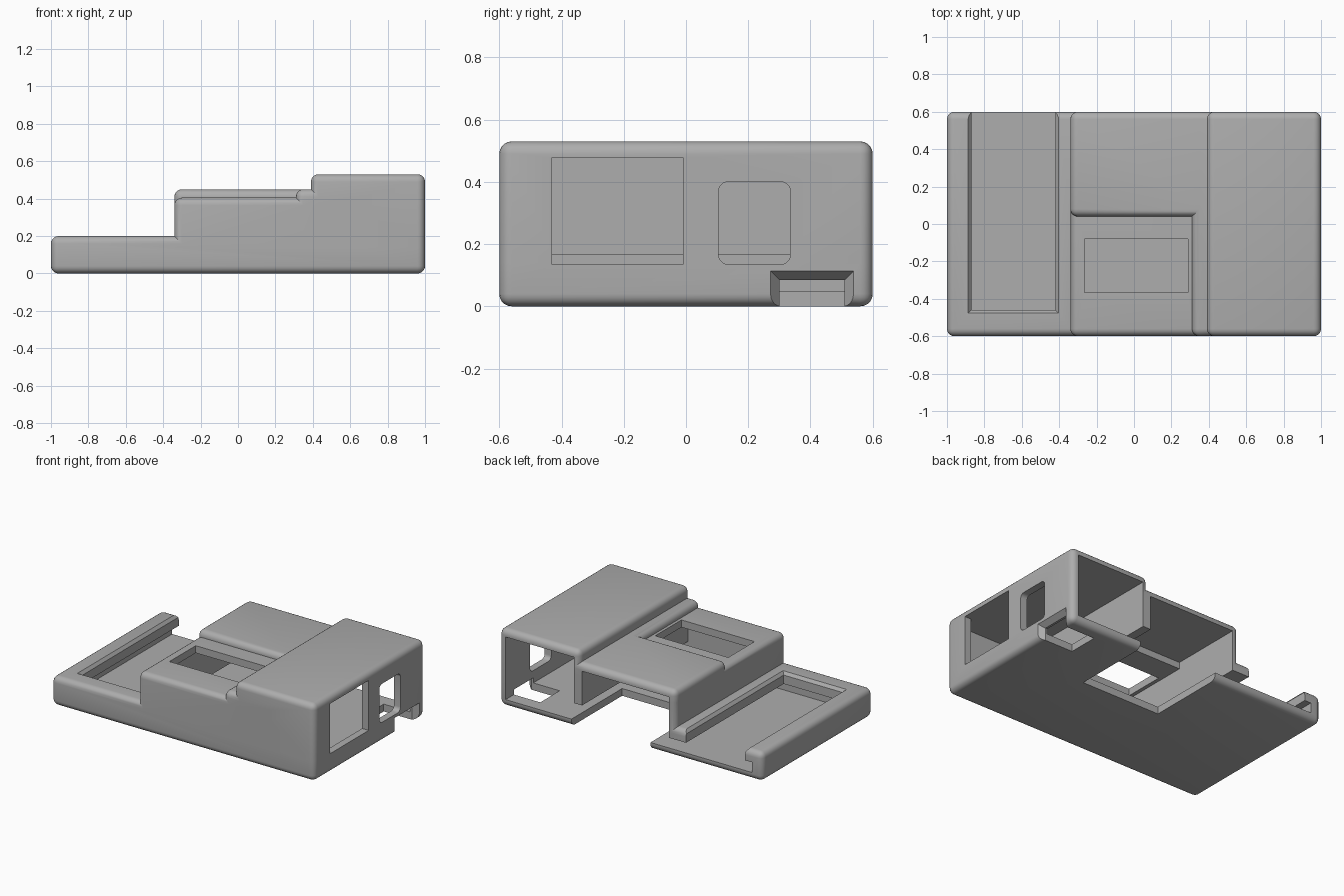
import bpy, bmesh, math
from mathutils import Vector

old = bpy.data.objects.get("Cube")
if old:
    bpy.data.objects.remove(old, do_unlink=True)

ROUND = 0.04    # outer edge radius
FLOOR = 0.05    # floor thickness
BACK = 0.7      # cutters run out past the open back


def block(name, lo, hi, radius=0, flare=None):
    """Box between two corners, with rounded edges or one widened end."""
    lo, hi = Vector(lo), Vector(hi)
    mid, size = (lo + hi) / 2, hi - lo
    bm = bmesh.new()
    bmesh.ops.create_cube(bm, size=1)
    for v in bm.verts:
        spread = Vector((0, 0, 0))
        if flare and v.co[flare[0]] > 0:
            spread = Vector([0 if a == flare[0] else math.copysign(flare[1], v.co[a])
                             for a in range(3)])
        v.co = Vector([mid[a] + v.co[a] * size[a] for a in range(3)]) + spread
    if radius:
        bmesh.ops.bevel(bm, geom=bm.edges[:], offset=radius, segments=5,
                        profile=0.5, affect='EDGES')
    mesh = bpy.data.meshes.new(name)
    bm.to_mesh(mesh)
    bm.free()
    ob = bpy.data.objects.new(name, mesh)
    bpy.context.collection.objects.link(ob)
    return ob


def combine(target, tool, operation):
    """Join or cut with a helper, which is then removed."""
    mod = target.modifiers.new("combine", 'BOOLEAN')
    mod.operation, mod.object, mod.solver = operation, tool, 'EXACT'
    bpy.context.view_layer.objects.active = target
    bpy.ops.object.modifier_apply(modifier=mod.name)
    bpy.data.objects.remove(tool, do_unlink=True)


# Outer body: low base with stepped rounded blocks on top
case = block("enclosure", (-1, -0.6, 0), (1, 0.6, 0.2), ROUND)
for name, lo, hi in [
    ("middle_low", (-0.34, -0.6, 0.1), (0.7, 0.6, 0.405)),
    ("middle_high", (-0.34, 0.04, 0.1), (0.7, 0.6, 0.45)),
    ("middle_strip", (0.31, -0.6, 0.1), (0.7, 0.6, 0.45)),
    ("tall_box", (0.39, -0.6, 0.1), (1, 0.6, 0.53)),
]:
    combine(case, block(name, lo, hi, ROUND), 'UNION')

# Cavities, slots and openings: name, corners, radius, flare (axis, amount)
for name, lo, hi, radius, flare in [
    ("tall_cavity", (0.43, -0.55, FLOOR), (0.95, BACK, 0.48), 0, None),
    ("middle_front_cavity", (-0.29, -0.55, FLOOR), (0.37, 0.1, 0.355), 0, None),
    ("middle_back_cavity", (-0.29, 0.09, FLOOR), (0.37, BACK, 0.4), 0, None),
    ("partition_gap", (0.3, -0.55, FLOOR), (0.5, BACK, 0.165), 0, None),
    # tray slot with undercut rails and softened lip
    ("tray_slot", (-0.87, -0.46, FLOOR), (-0.42, BACK, 0.3), 0, None),
    ("tray_lip", (-0.87, -0.46, 0.18), (-0.42, BACK, 0.21), 0, (2, 0.025)),
    ("tray_groove", (-0.92, -0.51, FLOOR), (-0.25, BACK, 0.12), 0, None),
    # display opening in the middle roof
    ("roof_window", (-0.265, -0.365, 0.3), (0.29, -0.08, 0.6), 0, None),
    # side openings
    ("large_side_window", (0.9, -0.43, 0.135), (1.1, -0.01, 0.478), 0, None),
    ("small_side_window", (0.8, 0.105, 0.135), (1.2, 0.335, 0.4), 0.03, None),
    # floor cut-outs at the back and side
    ("floor_notch", (-0.15, 0.05, -0.1), (0.45, BACK, 0.06), 0, None),
    ("side_notch", (0.75, 0.3, -0.1), (1.1, 0.51, 0.085), 0, None),
    ("side_notch_flare", (0.965, 0.3, -0.1), (1.002, 0.51, 0.085), 0, (0, 0.03)),
]:
    combine(case, block(name, lo, hi, radius, flare), 'DIFFERENCE')

# One plain grey finish
grey = bpy.data.materials.new("plain_grey")
grey.use_nodes = True
colour = (0.42, 0.42, 0.42, 1)
grey.diffuse_color = colour
grey.node_tree.nodes["Principled BSDF"].inputs["Base Color"].default_value = colour
case.data.materials.clear()
case.data.materials.append(grey)

bpy.ops.object.select_all(action='DESELECT')
case.select_set(True)
bpy.context.view_layer.objects.active = case
bpy.ops.object.shade_smooth_by_angle(angle=math.radians(30))
